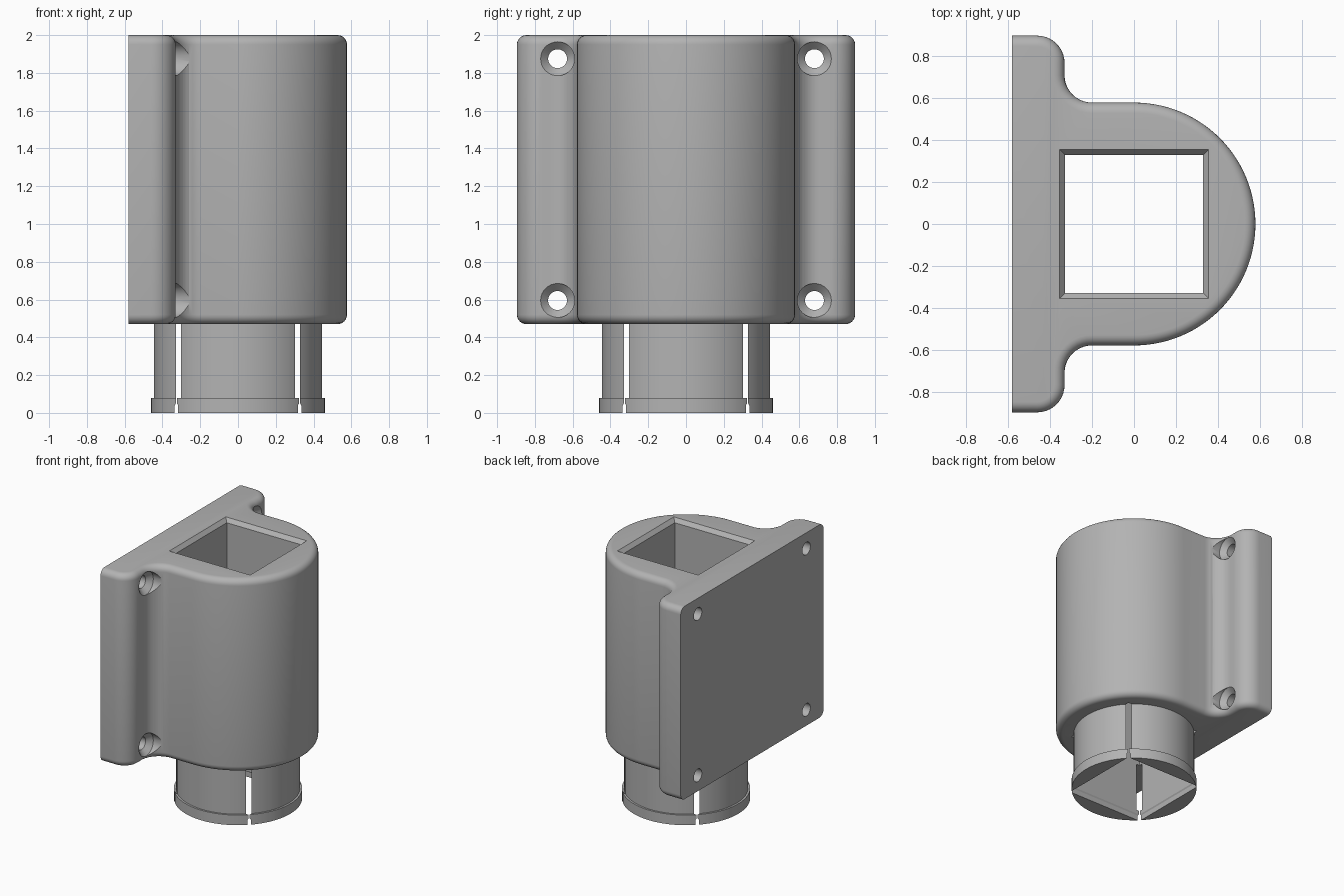
import bpy, bmesh
from math import sin, cos, pi, radians, sqrt
from mathutils import Matrix

if "Cube" in bpy.data.objects:
    bpy.data.objects.remove(bpy.data.objects["Cube"])

grey = bpy.data.materials.new("plain grey")
grey.use_nodes = True
grey.diffuse_color = (0.45, 0.45, 0.45, 1)
grey.node_tree.nodes["Principled BSDF"].inputs["Base Color"].default_value = grey.diffuse_color


def to_object(name, bm):
    bmesh.ops.recalc_face_normals(bm, faces=bm.faces)
    mesh = bpy.data.meshes.new(name)
    bm.to_mesh(mesh)
    bm.free()
    mesh.materials.append(grey)
    ob = bpy.data.objects.new(name, mesh)
    bpy.context.collection.objects.link(ob)
    return ob


def turned(name, profile, sides, matrix=Matrix(), phase=0.0):
    """Closed solid from (radius, height) pairs turned about z, then placed."""
    bm = bmesh.new()
    rings = [[bm.verts.new((r * cos(phase + 2 * pi * i / sides),
                            r * sin(phase + 2 * pi * i / sides), z))
              for i in range(sides)] for r, z in profile]
    for low, high in zip(rings, rings[1:]):
        for i in range(sides):
            j = (i + 1) % sides
            bm.faces.new((low[i], low[j], high[j], high[i]))
    bm.faces.new(rings[0])
    bm.faces.new(rings[-1])
    bm.transform(matrix)
    return to_object(name, bm)


def cut(ob, cutters):
    bpy.context.view_layer.objects.active = ob
    for cutter in cutters:
        mod = ob.modifiers.new("cut", 'BOOLEAN')
        mod.operation = 'DIFFERENCE'
        mod.solver = 'EXACT'
        mod.object = cutter
        bpy.ops.object.modifier_apply(modifier=mod.name)


def arc(cx, cy, r, start, end, steps):
    return [(cx + r * cos(radians(start + (end - start) * i / steps)),
             cy + r * sin(radians(start + (end - start) * i / steps)))
            for i in range(steps + 1)]


# Housing outline: flat back plate, filleted shoulders, round front
BACK, BOTTOM, TOP, HALF, R, FILLET = -0.58, 0.47, 2.0, 0.895, 0.577, 0.13
face_x = -0.33
shoulder = ([(BACK, -HALF)]
            + arc(face_x - FILLET, -HALF + FILLET, FILLET, -90, 0, 10)
            + arc(face_x + FILLET, -R - FILLET, FILLET, 180, 90, 10))
outline = (shoulder + arc(0, 0, R, -90, 90, 56)
           + [(x, -y) for x, y in reversed(shoulder)])

bm = bmesh.new()
base = bm.faces.new([bm.verts.new((x, y, BOTTOM)) for x, y in outline])
result = bmesh.ops.extrude_face_region(bm, geom=[base])
bmesh.ops.translate(bm, vec=(0, 0, TOP - BOTTOM),
                    verts=[g for g in result["geom"] if isinstance(g, bmesh.types.BMVert)])
# Round the rims, leaving the back edges sharp
rims = [e for e in bm.edges
        if abs(e.verts[0].co.z - e.verts[1].co.z) < 1e-4
        and not all(v.co.x < BACK + 1e-4 for v in e.verts)]
bmesh.ops.bevel(bm, geom=rims, offset=0.05, segments=6, profile=0.5,
                affect='EDGES', clamp_overlap=False)
housing = to_object("housing", bm)

# Round spigot with a retaining lip
spigot = turned("spigot", [(0.461, 0), (0.461, 0.08), (0.446, 0.08), (0.446, BOTTOM)], 96)

# Square bore, chamfered at both ends; its corners slit the spigot
bore = turned("bore_cutter",
              [(a * sqrt(2), z) for a, z in
               [(0.335, -0.1), (0.335, 0.04), (0.329, 0.05),
                (0.329, TOP - 0.03), (0.355, TOP), (0.355, TOP + 0.1)]],
              4, phase=pi / 4)

# Countersunk screw holes in the four plate corners
screws = [turned("screw_cutter",
                 [(0.05, BACK - 0.1), (0.05, face_x - 0.04), (0.09, face_x), (0.09, 0.1)],
                 32, Matrix.Translation((0, y, z)) @ Matrix.Rotation(pi / 2, 4, 'Y'))
          for y in (-0.68, 0.68) for z in (0.595, 1.875)]

cut(housing, [bore] + screws)
cut(spigot, [bore])
for helper in [bore] + screws:
    bpy.data.objects.remove(helper)

# Smooth shading with crisp corners
bpy.ops.object.select_all(action='DESELECT')
for ob in (housing, spigot):
    ob.select_set(True)
bpy.context.view_layer.objects.active = housing
bpy.ops.object.shade_smooth_by_angle(angle=radians(30))
